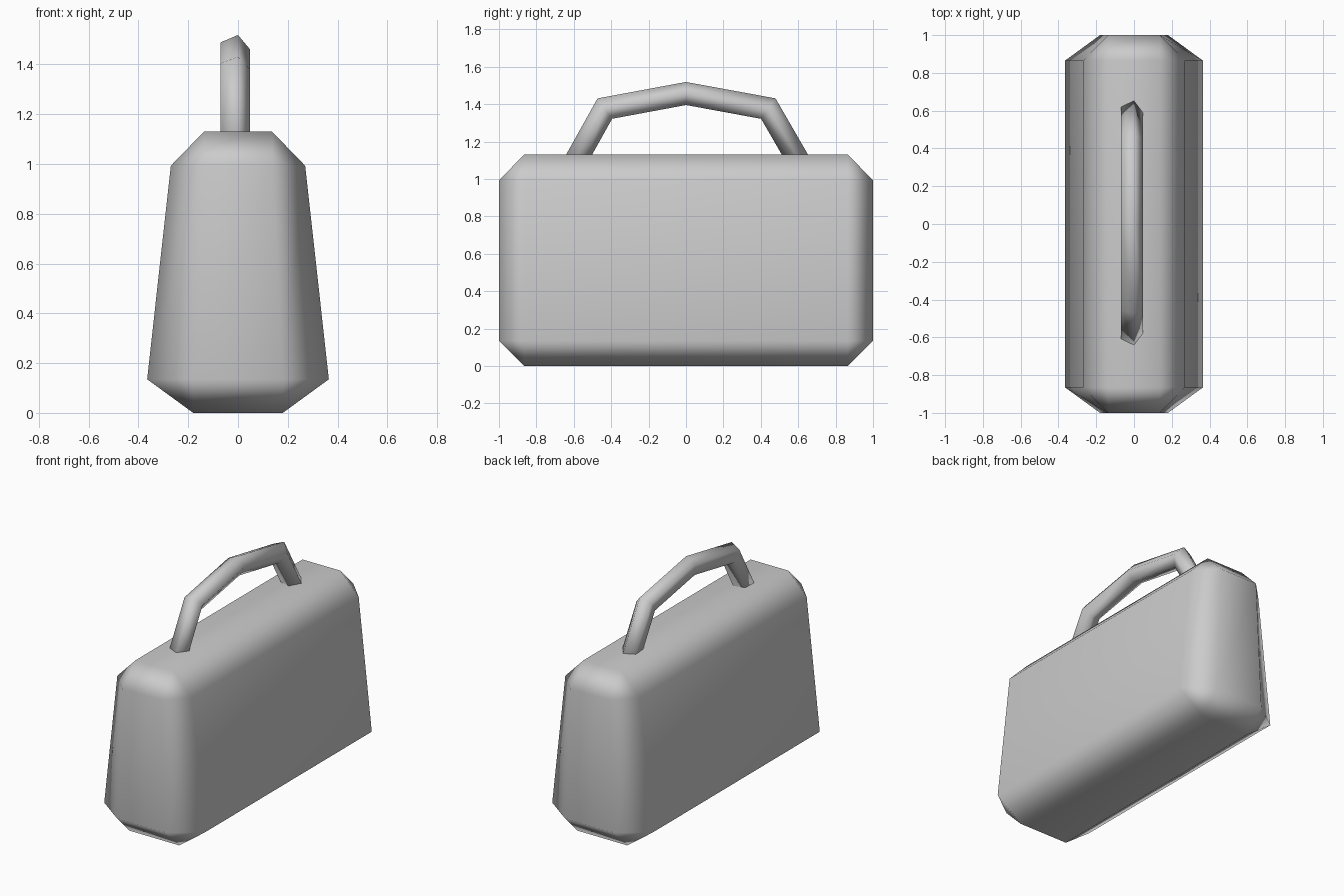
import bpy, bmesh, math
from mathutils import Vector

cube = bpy.data.objects.get("Cube")
if cube:
    bpy.data.objects.remove(cube, do_unlink=True)

GREY = (0.6, 0.6, 0.6, 1)
grey = bpy.data.materials.new("plain grey")
grey.use_nodes = True
grey.diffuse_color = GREY
grey.node_tree.nodes["Principled BSDF"].inputs["Base Color"].default_value = GREY


def loft(name, rings):
    """Skin a stack of equal rings, cap both ends and shade smooth."""
    bm = bmesh.new()
    loops = [[bm.verts.new(p) for p in ring] for ring in rings]
    n = len(loops[0])
    for a, b in zip(loops, loops[1:]):
        for i in range(n):
            j = (i + 1) % n
            bm.faces.new((a[i], a[j], b[j], b[i]))
    bm.faces.new(loops[0][::-1])
    bm.faces.new(loops[-1])
    bmesh.ops.dissolve_degenerate(bm, dist=0.001, edges=bm.edges[:])
    bmesh.ops.remove_doubles(bm, verts=bm.verts[:], dist=0.001)
    bmesh.ops.recalc_face_normals(bm, faces=bm.faces[:])
    for f in bm.faces:
        f.smooth = True
    mesh = bpy.data.meshes.new(name)
    bm.to_mesh(mesh)
    bm.free()
    mesh.materials.append(grey)
    obj = bpy.data.objects.new(name, mesh)
    bpy.context.collection.objects.link(obj)
    return obj


def chamfered_ring(x_out, x_in, y_out, y_in, z):
    """Rectangle with cut corners."""
    quarter = [(x_out, y_in), (x_in, y_out)]
    half = quarter + [(-x, y) for x, y in quarter[::-1]]
    return [(x, y, z) for x, y in half] + [(-x, -y, z) for x, y in half]


# Tapered, chamfered case
body = loft("body", [
    chamfered_ring(0.18, 0.18, 0.865, 0.865, 0),
    chamfered_ring(0.365, 0.18, 1, 0.865, 0.135),
    chamfered_ring(0.27, 0.137, 1, 0.865, 0.993),
    chamfered_ring(0.137, 0.137, 0.865, 0.865, 1.13),
])
weighted = body.modifiers.new("even shading", "WEIGHTED_NORMAL")
weighted.keep_sharp = True

# Five-sided handle swept along a mitred arch, its feet sunk into the case
path = [Vector(p) for p in [(-0.594, 1.08), (-0.431, 1.372), (0, 1.452),
                            (0.437, 1.372), (0.606, 1.08)]]
normals = [Vector((a.y - b.y, b.x - a.x)).normalized() for a, b in zip(path, path[1:])]
profile = []
for k in range(5):
    angle = math.radians(76.6 + 72 * k)
    profile.append((-0.015 + 0.064 * math.cos(angle), 0.003 + 0.064 * math.sin(angle)))

rings = []
for i, point in enumerate(path):
    before, after = normals[max(i - 1, 0)], normals[min(i, len(normals) - 1)]
    mitre = (before + after) / (1 + before.dot(after))
    rings.append([(x, point.x + mitre.x * out, point.y + mitre.y * out)
                  for x, out in profile])
handle = loft("handle", rings)
